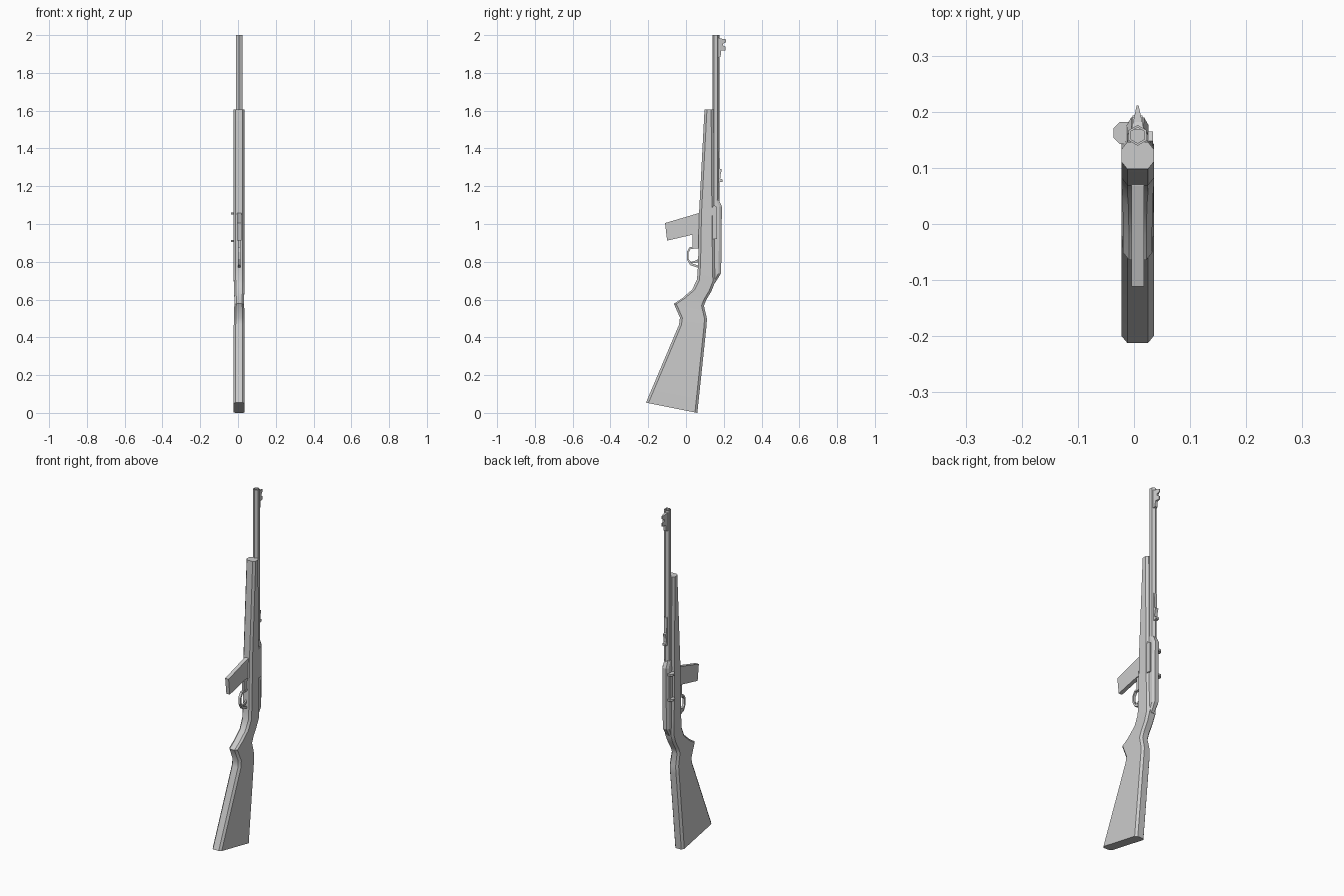
import bpy, bmesh, math
from mathutils import Vector

CX = 0.0065  # centre line of the rifle


def make(name, bm, smooth=None):
    bmesh.ops.recalc_face_normals(bm, faces=bm.faces)
    me = bpy.data.meshes.new(name)
    bm.to_mesh(me)
    bm.free()
    ob = bpy.data.objects.new(name, me)
    bpy.context.collection.objects.link(ob)
    if smooth:
        bpy.ops.object.select_all(action='DESELECT')
        ob.select_set(True)
        bpy.context.view_layer.objects.active = ob
        bpy.ops.object.shade_smooth_by_angle(angle=math.radians(smooth))
    return ob


def loft(name, stations, cx, cy, smooth=None):
    """Chamfered octagon sections between a low and a high (y, z) point."""
    bm = bmesh.new()
    rings = []
    for ly, lz, hy, hz, w in stations:
        lo, hi = Vector((CX, ly, lz)), Vector((CX, hy, hz))
        t = min(cy / (hi - lo).length, 0.4)
        sec = [(w - cx, 0), (w, t), (w, 1 - t), (w - cx, 1),
               (cx - w, 1), (-w, 1 - t), (-w, t), (cx - w, 0)]
        rings.append([bm.verts.new(lo.lerp(hi, f) + Vector((x, 0, 0))) for x, f in sec])
    for a, b in zip(rings, rings[1:]):
        for i in range(8):
            j = (i + 1) % 8
            bm.faces.new((a[i], a[j], b[j], b[i]))
    bm.faces.new(rings[0])
    bm.faces.new(rings[-1])
    return make(name, bm, smooth)


def prism(name, profile, half, x=CX):
    """Side profile (y, z) given thickness in x; half may depend on y."""
    h = half if callable(half) else (lambda y: half)
    bm = bmesh.new()
    a = [bm.verts.new((x - h(y), y, z)) for y, z in profile]
    b = [bm.verts.new((x + h(y), y, z)) for y, z in profile]
    bm.faces.new(a)
    bm.faces.new(b)
    for i in range(len(a)):
        j = (i + 1) % len(a)
        bm.faces.new((a[i], a[j], b[j], b[i]))
    return make(name, bm)


def tube(name, sides, x, y, levels, turn=0):
    """Rings of (radius, z) joined in order, capped at both ends."""
    bm = bmesh.new()
    rings = [[bm.verts.new((x + r * math.cos(turn + math.tau * i / sides),
                            y + r * math.sin(turn + math.tau * i / sides), z))
              for i in range(sides)] for r, z in levels]
    for a, b in zip(rings, rings[1:]):
        for i in range(sides):
            j = (i + 1) % sides
            bm.faces.new((a[i], a[j], b[j], b[i]))
    bm.faces.new(rings[0])
    bm.faces.new(rings[-1])
    return make(name, bm)


# stock: butt, grip and fore-end in one loft
loft("stock", [
    (-0.212, 0.054, 0.060, 0.000, 0.029),
    (-0.037, 0.467, 0.108, 0.455, 0.029),
    (-0.032, 0.504, 0.111, 0.498, 0.028),
    (-0.064, 0.578, 0.095, 0.567, 0.026),
    (-0.020, 0.607, 0.108, 0.600, 0.026),
    (0.032, 0.652, 0.135, 0.645, 0.027),
    (0.058, 0.705, 0.155, 0.695, 0.029),
    (0.064, 0.785, 0.153, 0.785, 0.029),
    (0.069, 1.056, 0.150, 1.056, 0.029),
    (0.098, 1.607, 0.146, 1.607, 0.029)], 0.0105, 0.013, 35)

# receiver
loft("receiver", [
    (0.125, 0.680, 0.155, 0.690, 0.016),
    (0.125, 0.735, 0.186, 0.740, 0.0195),
    (0.125, 1.090, 0.190, 1.092, 0.0195),
    (0.125, 1.130, 0.172, 1.132, 0.0185)], 0.008, 0.014)

# ejection panel on the right side
prism("ejection_panel", [(0.133, 0.92), (0.165, 0.92), (0.165, 1.09),
                         (0.148, 1.10), (0.133, 1.077)], 0.004, CX + 0.0235)

# barrel with open muzzle
tube("barrel", 6, CX, 0.158,
     [(0.0185, 1.08), (0.0185, 2.0), (0.014, 2.0), (0.014, 1.96)], math.pi / 6)

# magazine and its housing
prism("magazine", [(0.080, 1.058), (0.069, 1.058), (-0.111, 1.005),
                   (-0.100, 0.912), (0.037, 0.944), (0.080, 0.944)], 0.011)
prism("magazine_catch", [(0.080, 0.95), (0.035, 0.95), (0.035, 0.875), (0.080, 0.875)], 0.006)

# trigger guard and trigger
prism("trigger_guard", [
    (0.070, 0.882), (0.020, 0.878), (0.004, 0.852), (0.004, 0.815), (0.021, 0.783), (0.070, 0.766),
    (0.070, 0.778), (0.027, 0.793), (0.013, 0.818), (0.013, 0.849), (0.025, 0.868), (0.070, 0.871)], 0.007)
prism("trigger", [(0.070, 0.818), (0.050, 0.806), (0.030, 0.800), (0.016, 0.806),
                  (0.030, 0.793), (0.052, 0.794), (0.070, 0.800)], 0.004)

# front and rear sights
prism("front_sight", [
    (0.168, 1.988), (0.182, 1.982), (0.211, 1.978), (0.211, 1.962), (0.196, 1.955),
    (0.196, 1.945), (0.209, 1.938), (0.209, 1.918), (0.186, 1.918), (0.183, 1.885),
    (0.168, 1.880)], lambda y: 0.011 * (0.219 - y) / 0.05)
prism("rear_sight", [
    (0.168, 1.220), (0.193, 1.223), (0.193, 1.236), (0.181, 1.240), (0.183, 1.262),
    (0.190, 1.288), (0.180, 1.292), (0.178, 1.380), (0.168, 1.385)], 0.009)

# two knobs and the link between them on the left side
for label, z in (("lower", 0.910), ("upper", 1.056)):
    tube(label + "_knob", 8, -0.0175, 0.162,
         [(0.021, z - 0.006), (0.021, z + 0.006)], math.pi / 8)
prism("knob_link", [(0.150, 0.91), (0.172, 0.91), (0.172, 1.056), (0.150, 1.056)], 0.004, -0.014)
